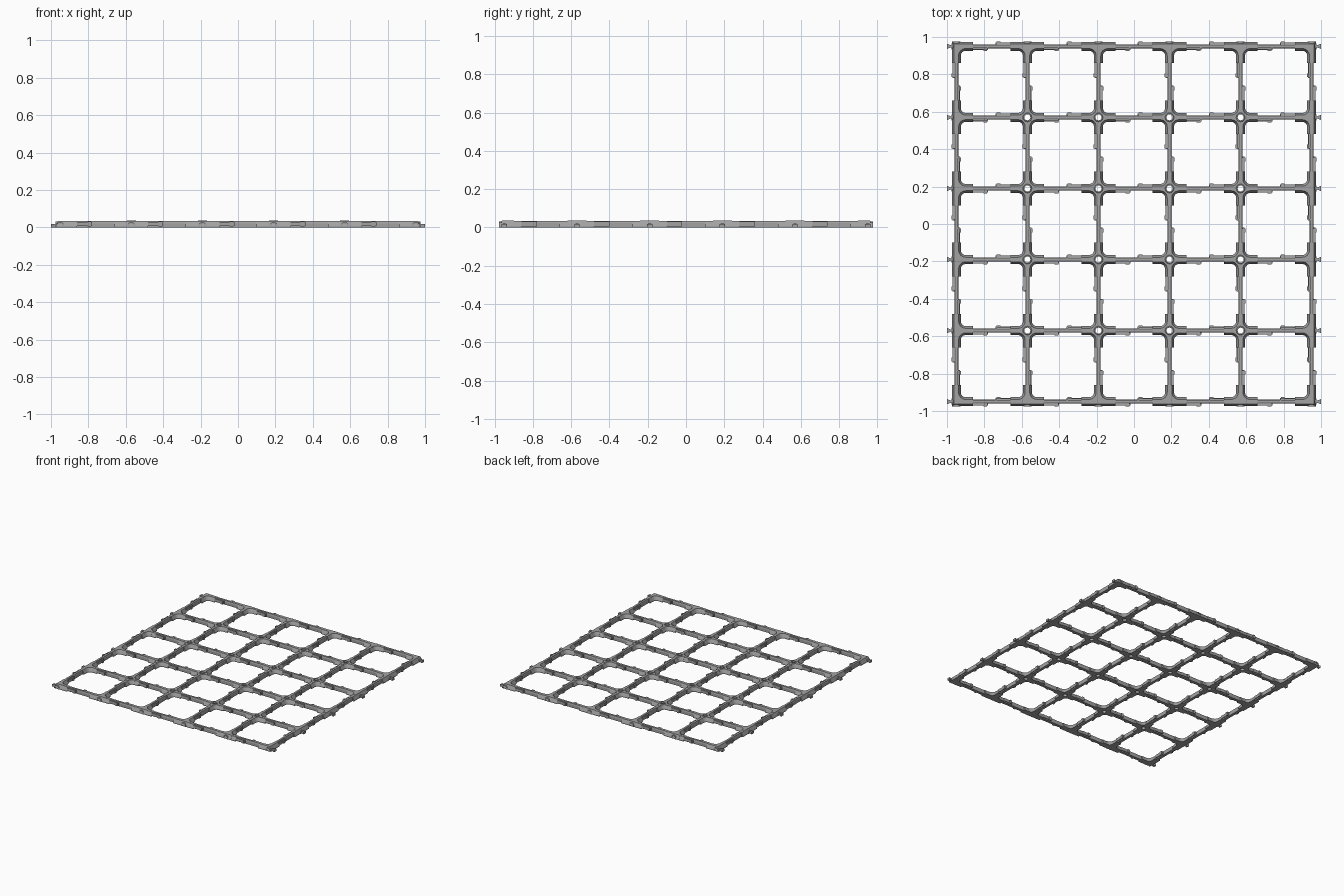
import bpy, bmesh, math
from mathutils import Vector

if "Cube" in bpy.data.objects:
    bpy.data.objects.remove(bpy.data.objects["Cube"], do_unlink=True)

PITCH, COUNT = 0.38, 6
WIDE, TOP, HEIGHT = 0.024, 0.012, 0.035
REACH = 0.05
coords = [(i - (COUNT - 1) / 2) * PITCH for i in range(COUNT)]

grey = bpy.data.materials.new("mid grey")
grey.use_nodes = True
colour = (0.36, 0.36, 0.36, 1)
grey.diffuse_color = colour
grey.node_tree.nodes["Principled BSDF"].inputs["Base Color"].default_value = colour


def loft(bm, rings, loop=False):
    """Skin a row of point rings, either capped or joined end to end."""
    rows = [[bm.verts.new(p) for p in ring] for ring in rings]
    n = len(rows[0])
    pairs = list(zip(rows, rows[1:])) + ([(rows[-1], rows[0])] if loop else [])
    for a, b in pairs:
        for i in range(n):
            j = (i + 1) % n
            bm.faces.new((a[i], a[j], b[j], b[i]))
    if not loop:
        bm.faces.new(rows[0][::-1])
        bm.faces.new(rows[-1])


def bar(bm, x0, x1, profile):
    loft(bm, [[(x, y, z) for y, z in profile] for x in (x0, x1)])


def box_profile(y0, y1, z0, z1):
    return [(y0, z0), (y1, z0), (y1, z1), (y0, z1)]


def finish(bm, name):
    bmesh.ops.remove_doubles(bm, verts=bm.verts, dist=1e-5)
    bmesh.ops.recalc_face_normals(bm, faces=bm.faces)
    mesh = bpy.data.meshes.new(name)
    bm.to_mesh(mesh)
    bm.free()
    mesh.materials.append(grey)
    return mesh


def place(mesh, x, y, angle=0):
    ob = bpy.data.objects.new(mesh.name, mesh)
    ob.location = (x, y, 0)
    ob.rotation_euler.z = angle
    bpy.context.collection.objects.link(ob)


# Beam: tapered ends, slim middle and a snap arm with a hook on each side
def beam_mesh():
    bm = bmesh.new()
    end = PITCH / 2 - REACH
    full = [(-WIDE, 0), (WIDE, 0), (WIDE, 0.008), (TOP, 0.034), (-TOP, 0.034), (-WIDE, 0.008)]
    slim = [(-0.011, 0), (0.011, 0), (0.011, 0.022), (0.008, 0.034), (-0.008, 0.034), (-0.011, 0.022)]
    bar(bm, -0.1, 0.1, slim)
    for s in (-1, 1):
        bar(bm, s * 0.1, s * end, full)
        bar(bm, s * 0.02, s * 0.1, box_profile(s * 0.015, s * 0.021, 0.006, 0.03))
        bar(bm, s * 0.025, s * 0.045, box_profile(s * 0.015, s * 0.026, 0.004, 0.032))
        bar(bm, s * 0.02, s * 0.026, box_profile(s * 0.009, s * 0.021, 0.006, 0.03))
    return finish(bm, "beam")


# Outline of a crossing with rounded inside corners; missing arms are cut off
def crossing_ring(h, z, arms):
    r = REACH - h
    quadrant = [(REACH, 0)]
    for k in range(7):
        a = math.radians(270 - 15 * k)
        quadrant.append((REACH + r * math.cos(a), REACH + r * math.sin(a)))
    ring = []
    for q in range(4):
        for x, y in quadrant:
            for _ in range(q):
                x, y = -y, x
            x = min(x, REACH if arms[0] else h)
            y = min(y, REACH if arms[1] else h)
            x = max(x, -REACH if arms[2] else -h)
            y = max(y, -REACH if arms[3] else -h)
            ring.append(Vector((x, y, z)))
    return ring


def circle_like(ring, radius, z):
    return [Vector((p.x, p.y, 0)).normalized() * radius + Vector((0, 0, z)) for p in ring]


def crossing_mesh(arms):
    bm = bmesh.new()
    rings = [crossing_ring(WIDE, 0, arms), crossing_ring(WIDE, 0.008, arms),
             crossing_ring(TOP, HEIGHT, arms)]
    if all(arms):
        # Through hole with a slight collar
        base = rings[0]
        rings += [circle_like(base, 0.024, HEIGHT), circle_like(base, 0.022, 0.037),
                  circle_like(base, 0.016, 0.037), circle_like(base, 0.016, 0)]
        loft(bm, rings, loop=True)
        return finish(bm, "pierced_crossing")
    loft(bm, rings)
    return finish(bm, "edge_crossing")


# Dovetail tab on the side edges
def tab_mesh():
    bm = bmesh.new()
    outline = [(0.015, -0.006), (0.03, -0.006), (0.05, -0.014), (0.05, 0.014), (0.03, 0.006), (0.015, 0.006)]
    loft(bm, [[(x, y, z) for x, y in outline] for z in (0, 0.018)])
    return finish(bm, "dovetail_tab")


# Arched socket rim on the front and back edges
def arch_mesh(radius):
    bm = bmesh.new()
    angles = [math.pi * k / 12 for k in range(13)]
    outline = [(radius * math.cos(a), radius * math.sin(a) + 0.006) for a in angles]
    outline += [(0.6 * y, 0.6 * (z - 0.006) + 0.006) for y, z in reversed(outline)]
    outline = [(y, z) for y, z in outline]
    inner = len(outline) - 1
    for k in range(12):
        bar(bm, 0.012, 0.026, [outline[k], outline[k + 1], outline[inner - k - 1], outline[inner - k]])
    for s in (-1, 1):
        bar(bm, 0.012, 0.026, box_profile(s * radius * 0.6, s * radius, 0, 0.006))
    return finish(bm, "socket_arch")


beam, tab = beam_mesh(), tab_mesh()
front_arch, side_arch = arch_mesh(0.022), arch_mesh(0.016)
crossings = {}
last = COUNT - 1
for i, x in enumerate(coords):
    for j, y in enumerate(coords):
        arms = (i < last, j < last, i > 0, j > 0)
        if arms not in crossings:
            crossings[arms] = crossing_mesh(arms)
        place(crossings[arms], x, y)
        if arms[0]:
            place(beam, x + PITCH / 2, y)
        if arms[1]:
            place(beam, x, y + PITCH / 2, math.pi / 2)
        for side, present in enumerate(arms):
            if not present:
                angle = side * math.pi / 2
                if side % 2 == 0:
                    place(tab, x, y, angle)
                    place(side_arch, x, y, angle)
                else:
                    place(front_arch, x, y, angle)
